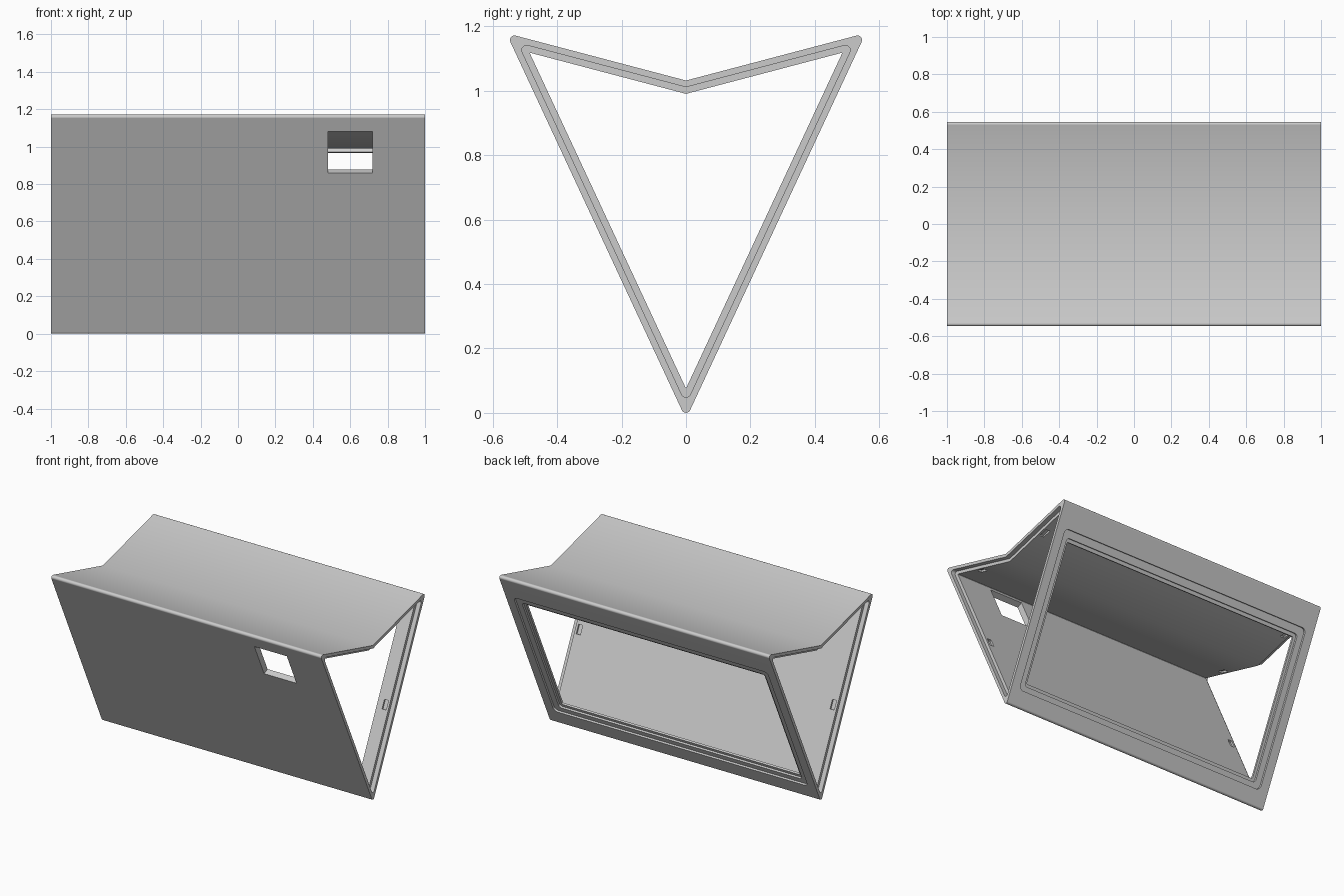
import bpy, bmesh, math
from mathutils import Vector, Matrix

if "Cube" in bpy.data.objects:
    bpy.data.objects.remove(bpy.data.objects["Cube"], do_unlink=True)

grey = bpy.data.materials.new("light_grey")
grey.use_nodes = True
COLOUR = (0.6, 0.6, 0.6, 1)
grey.diffuse_color = COLOUR
grey.node_tree.nodes["Principled BSDF"].inputs["Base Color"].default_value = COLOUR


def outline(corners, inset, radii, steps=8):
    """Inset a counter-clockwise outline and round the corners that have a radius."""
    points = []
    count = len(corners)
    for i, radius in enumerate(radii):
        here = Vector(corners[i])
        into = here - Vector(corners[i - 1])
        out = Vector(corners[(i + 1) % count]) - here
        n1 = Vector((into.y, -into.x)).normalized()
        n2 = Vector((out.y, -out.x)).normalized()
        mitre = (n1 + n2) / (1 + n1.dot(n2))
        centre = here - mitre * (inset + radius)
        if radius == 0:
            points.append(centre)
            continue
        turn = n1.angle_signed(n2) * -1
        for k in range(steps + 1):
            points.append(centre + Matrix.Rotation(turn * k / steps, 2) @ n1 * radius)
    return points


def new_object(name, bm):
    bmesh.ops.recalc_face_normals(bm, faces=bm.faces[:])
    mesh = bpy.data.meshes.new(name)
    bm.to_mesh(mesh)
    bm.free()
    mesh.materials.append(grey)
    obj = bpy.data.objects.new(name, mesh)
    bpy.context.collection.objects.link(obj)
    return obj


def bridge(bm, low, high):
    for i in range(len(low)):
        j = (i + 1) % len(low)
        bm.faces.new((low[i], low[j], high[j], high[i]))


# Shell: a folded-roof tube, open at both ends with a stepped rim
BOTTOM, BACK, FOLD, FRONT = (0, -0.019), (0.558, 1.179), (0, 1.032), (-0.558, 1.179)
PROFILE = [BOTTOM, BACK, FOLD, FRONT]
WALL, LIP, STEP = 0.04, 0.02, 0.03

outer = outline(PROFILE, 0, [0.014, 0.014, 0, 0.014])
middle = outline(PROFILE, LIP, [0.015, 0.015, 0, 0.015])
inner = outline(PROFILE, WALL, [0.002, 0.002, 0, 0.002])
sections = [(outer, -1), (outer, 1), (middle, 1), (middle, 1 - STEP),
            (inner, 1 - STEP), (inner, STEP - 1), (middle, STEP - 1), (middle, -1)]
bm = bmesh.new()
rings = [[bm.verts.new((x, p.x, p.y)) for p in loop] for loop, x in sections]
for i, ring in enumerate(rings):
    bridge(bm, ring, rings[(i + 1) % len(rings)])
shell = new_object("housing_shell", bm)
bpy.context.view_layer.objects.active = shell
shell.select_set(True)


def panel_frame(start, end, height):
    """Axes of a wall panel: x along the shell, y up the slope, z across the wall."""
    a, b = Vector((0, *start)), Vector((0, *end))
    along = (b - a).normalized()
    across = Vector((1, 0, 0)).cross(along)
    origin = a + along * height
    frame = Matrix((Vector((1, 0, 0)), along, across)).transposed().to_4x4()
    return Matrix.Translation(origin) @ frame


def cut(frame, x0, x1, y0, y1, z0, z1, radius=0):
    """Cut a block with rounded corners out of the shell."""
    loop = outline([(x0, y0), (x1, y0), (x1, y1), (x0, y1)], 0, [radius] * 4, 6)
    bm = bmesh.new()
    low, high = [[bm.verts.new(frame @ Vector((*p, z))) for p in loop] for z in (z0, z1)]
    bridge(bm, low, high)
    bm.faces.new(low)
    bm.faces.new(high)
    cutter = new_object("cutter", bm)
    cutter.hide_render = True
    mod = shell.modifiers.new("cut", "BOOLEAN")
    mod.operation, mod.solver, mod.object = "DIFFERENCE", "EXACT", cutter
    bpy.ops.object.modifier_apply(modifier=mod.name)
    bpy.data.objects.remove(cutter, do_unlink=True)


def slope(z):
    """Distance up a sloping side wall for a given height."""
    return (z - BOTTOM[1]) / math.cos(math.radians(25))


# Large stepped opening in the back wall (the outward side is -z of its frame)
back = panel_frame(BOTTOM, BACK, 0)
sign = 1 if (back.to_3x3() @ Vector((0, 0, 1))).y > 0 else -1
for half, z0, z1, depth, radius in ((0.94, 0.094, 1.018, 0.013, 0.03),
                                    (0.9, 0.125, 0.975, 0.026, 0.02),
                                    (0.882, 0.143, 0.955, 0.06, 0.008)):
    cut(back, -half, half, slope(z0), slope(z1), -sign * depth, sign * 0.02, radius)

# Small window in the front wall
front = panel_frame(BOTTOM, FRONT, 0)
cut(front, 0.48, 0.72, slope(0.86), slope(1.08), -0.06, 0.06)

# Latch pockets inside every wall near both ends
for start, end, height in ((BOTTOM, BACK, slope(0.52)), (BOTTOM, FRONT, slope(0.52)),
                           (FOLD, BACK, 0.29), (FOLD, FRONT, 0.29)):
    frame = panel_frame(start, end, height)
    normal = frame.to_3x3() @ Vector((0, 0, 1))
    inward = Vector((0, 0, 0.75)) - frame.translation
    face = WALL if normal.dot(inward) > 0 else -WALL
    for x in (-0.94, 0.94):
        cut(frame, x - 0.015, x + 0.015, -0.03, 0.03, face * 0.7, face * 1.3)

# Soft fold and rounded edges, crisp everywhere else
bpy.ops.object.shade_smooth_by_angle(angle=math.radians(32))
weighted = shell.modifiers.new("even_shading", "WEIGHTED_NORMAL")
weighted.keep_sharp = True
